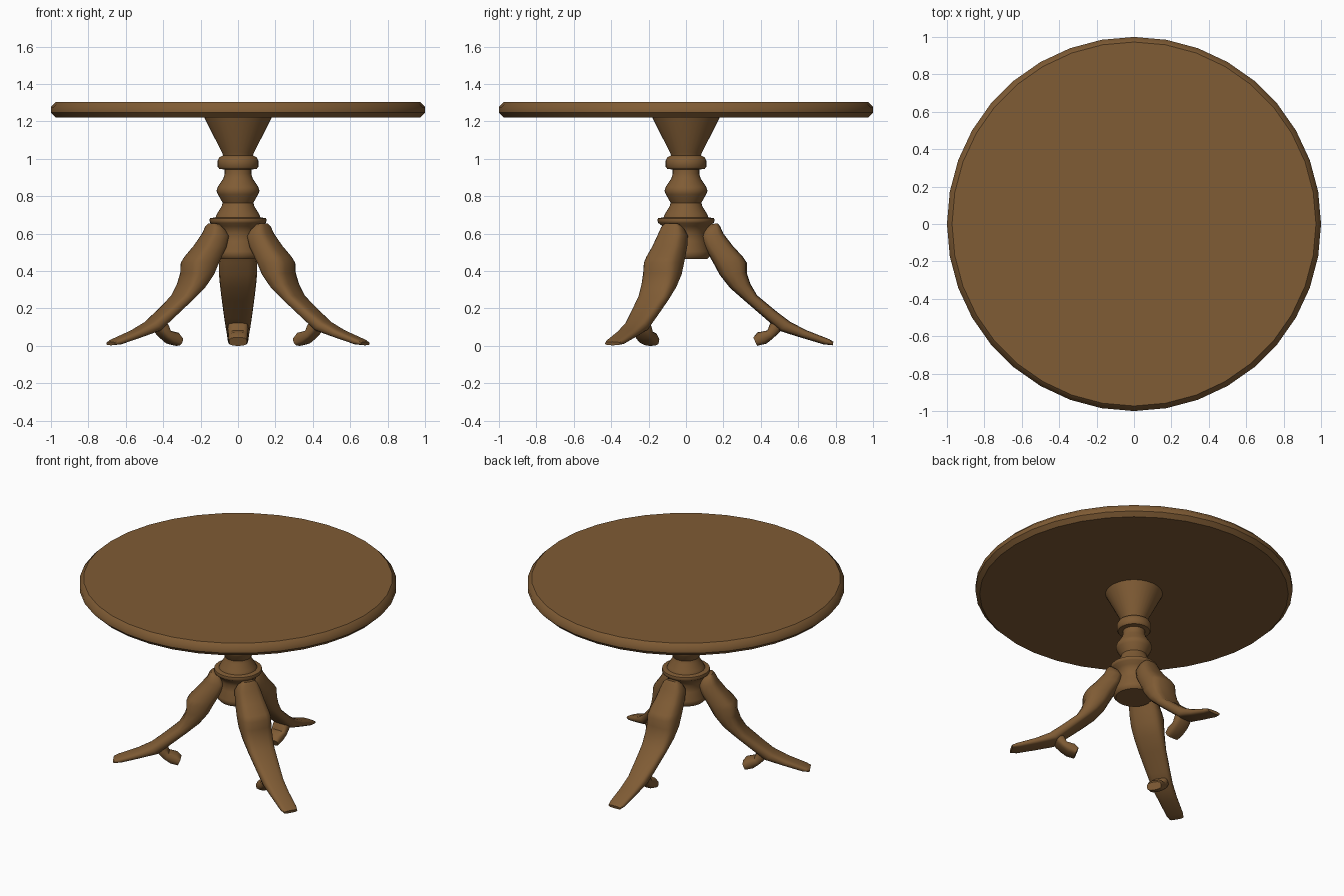
import bpy, bmesh, math
from mathutils import Vector

if "Cube" in bpy.data.objects:
    bpy.data.objects.remove(bpy.data.objects["Cube"])

wood = bpy.data.materials.new("brown_wood")
wood.diffuse_color = (0.214, 0.106, 0.035, 1)
wood.use_nodes = True
wood.node_tree.nodes["Principled BSDF"].inputs["Base Color"].default_value = wood.diffuse_color


def finish(bm, name, angle):
    bmesh.ops.recalc_face_normals(bm, faces=bm.faces)
    mesh = bpy.data.meshes.new(name)
    bm.to_mesh(mesh)
    bm.free()
    mesh.materials.append(wood)
    ob = bpy.data.objects.new(name, mesh)
    bpy.context.collection.objects.link(ob)
    bpy.ops.object.select_all(action='DESELECT')
    ob.select_set(True)
    bpy.context.view_layer.objects.active = ob
    bpy.ops.object.shade_smooth_by_angle(angle=math.radians(angle))
    return ob


def skin(bm, rings):
    """Join successive vertex rings with quads and cap both ends."""
    rings = [[bm.verts.new(p) for p in ring] for ring in rings]
    n = len(rings[0])
    for a, b in zip(rings, rings[1:]):
        for i in range(n):
            j = (i + 1) % n
            bm.faces.new((a[i], a[j], b[j], b[i]))
    bm.faces.new(rings[0])
    bm.faces.new(rings[-1])


def turned(name, profile, sides, angle):
    """Lathe a (radius, height) profile around z."""
    bm = bmesh.new()
    skin(bm, [[(r * math.cos(math.tau * i / sides), r * math.sin(math.tau * i / sides), z)
               for i in range(sides)] for r, z in profile])
    return finish(bm, name, angle)


def loft_rings(stations, n=16, power=3.0):
    """Rounded sections between an outer and an inner point, with a half width."""
    rings = []
    for ro, zo, ri, zi, w in stations:
        out, inn = Vector((0, ro, zo)), Vector((0, ri, zi))
        mid, half = (out + inn) / 2, (out - inn) / 2
        ring = []
        for i in range(n):
            c, s = math.cos(math.tau * i / n), math.sin(math.tau * i / n)
            u = math.copysign(abs(c) ** (2 / power), c)
            v = math.copysign(abs(s) ** (2 / power), s)
            ring.append(mid + half * u + Vector((w * v, 0, 0)))
        rings.append(ring)
    return rings


# Round table top with chamfered rim
turned("table_top", [(0.973, 1.22), (1, 1.247), (1, 1.277), (0.973, 1.305)], 36, 44.5)

# Turned pedestal
turned("pedestal", [
    (0.115, 0.465), (0.13, 0.48), (0.13, 0.505), (0.112, 0.56), (0.108, 0.605),
    (0.125, 0.64), (0.148, 0.657), (0.153, 0.668), (0.15, 0.682), (0.12, 0.687),
    (0.113, 0.705), (0.088, 0.745), (0.082, 0.765), (0.108, 0.81), (0.115, 0.83),
    (0.108, 0.85), (0.078, 0.895), (0.071, 0.92), (0.071, 0.943), (0.1, 0.946),
    (0.109, 0.958), (0.109, 0.99), (0.1, 1.008), (0.08, 1.018), (0.086, 1.035),
    (0.178, 1.215), (0.18, 1.222)], 32, 45)

# Curved leg: outer r, outer z, inner r, inner z, half width
leg = [
    (0.17, 0.655, 0.13, 0.65, 0.04), (0.182, 0.64, 0.10, 0.62, 0.062),
    (0.20, 0.60, 0.08, 0.585, 0.078), (0.25, 0.535, 0.095, 0.53, 0.088),
    (0.305, 0.475, 0.125, 0.48, 0.098), (0.325, 0.445, 0.145, 0.445, 0.102),
    (0.325, 0.39, 0.18, 0.38, 0.102), (0.345, 0.33, 0.235, 0.31, 0.096),
    (0.38, 0.27, 0.315, 0.24, 0.088), (0.48, 0.187, 0.425, 0.145, 0.076),
    (0.555, 0.13, 0.50, 0.08, 0.067), (0.64, 0.085, 0.615, 0.044, 0.06),
    (0.765, 0.036, 0.735, 0.008, 0.054), (0.788, 0.022, 0.784, 0.003, 0.046)]
# Small heel spur under each foot
heel = [
    (0.53, 0.12, 0.47, 0.145, 0.05), (0.50, 0.072, 0.448, 0.115, 0.055),
    (0.465, 0.04, 0.435, 0.082, 0.054), (0.43, 0.012, 0.382, 0.072, 0.053),
    (0.38, 0.0, 0.36, 0.045, 0.048)]

# Three legs: one to the back, two to the front sides
for k, side in enumerate(("back", "front_left", "front_right")):
    bm = bmesh.new()
    skin(bm, loft_rings(leg))
    skin(bm, loft_rings(heel))
    ob = finish(bm, side + "_leg", 45)
    ob.rotation_euler.z = k * math.tau / 3
